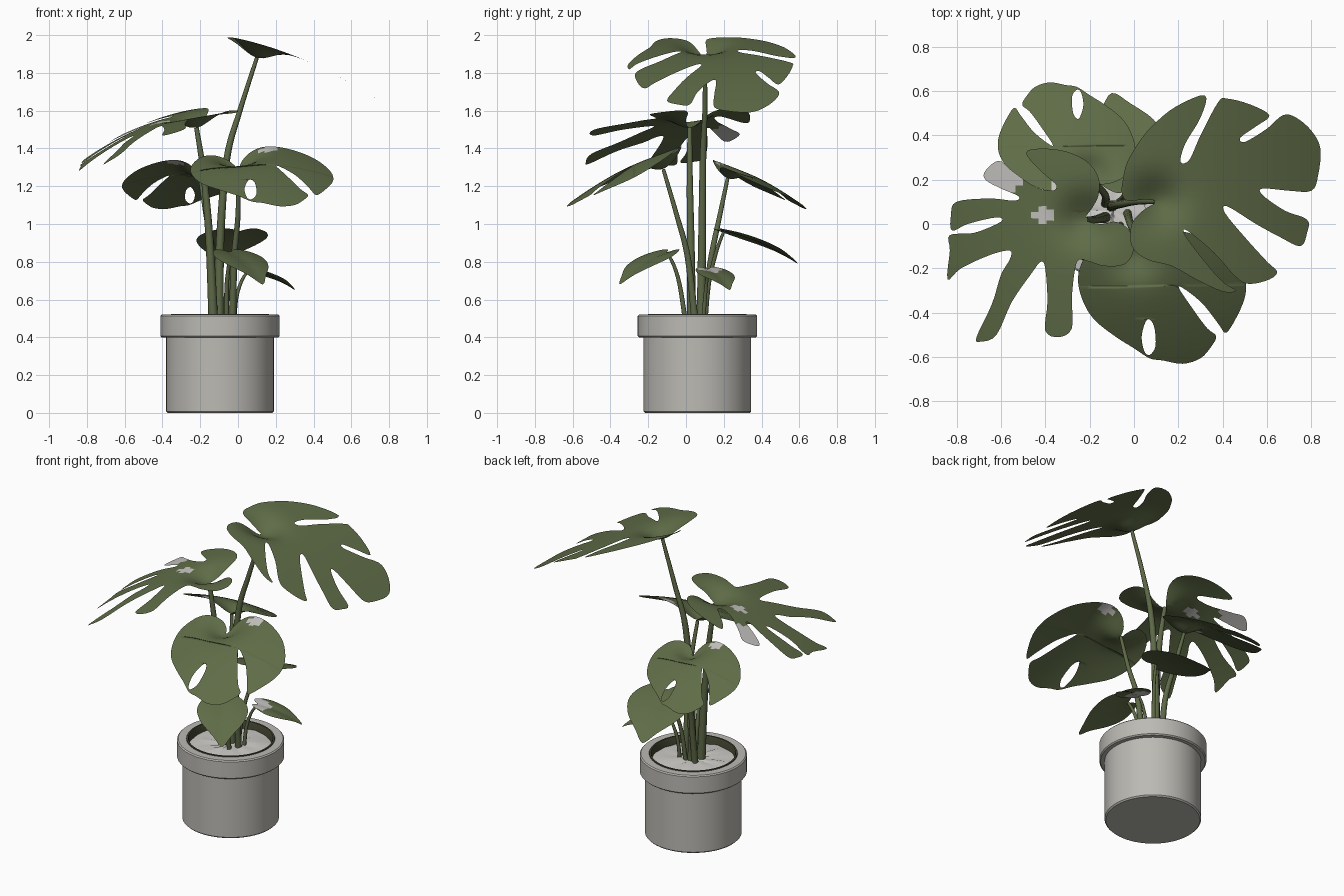
import bpy, bmesh, math, random
from mathutils import Vector
from mathutils.geometry import tessellate_polygon

if "Cube" in bpy.data.objects:
    bpy.data.objects.remove(bpy.data.objects["Cube"])

random.seed(4)


def material(name, rgb):
    m = bpy.data.materials.new(name)
    m.diffuse_color = (*rgb, 1)
    m.use_nodes = True
    m.node_tree.nodes["Principled BSDF"].inputs["Base Color"].default_value = m.diffuse_color
    return m


LEAF = material("leaf green", (0.115, 0.150, 0.063))
STEM = material("stem green", (0.110, 0.140, 0.062))
PALE = material("pale grey patch", (0.56, 0.55, 0.53))
POT = material("pot grey", (0.50, 0.49, 0.455))
DARK = material("dark liner", (0.055, 0.062, 0.032))
SOIL = material("pale soil", (0.62, 0.61, 0.58))
CX, CY = -0.095, 0.06  # pot axis


def finish(name, bm, mats, loc=(0, 0, 0), angle=None):
    me = bpy.data.meshes.new(name)
    bm.to_mesh(me)
    bm.free()
    for m in mats:
        me.materials.append(m)
    ob = bpy.data.objects.new(name, me)
    bpy.context.collection.objects.link(ob)
    ob.location = loc
    me.shade_smooth()
    if angle:
        me.set_sharp_from_angle(angle=math.radians(angle))
    return ob


def lathe(name, profile, mat, jitter=0.0, n=64):
    bm = bmesh.new()
    rings = []
    for r, z in profile:
        if r == 0:
            rings.append([bm.verts.new((0, 0, z))] * n)
        else:
            rings.append([bm.verts.new((r * math.cos(2 * math.pi * i / n), r * math.sin(2 * math.pi * i / n),
                                        z + random.uniform(-jitter, jitter))) for i in range(n)])
    for a, b in zip(rings, rings[1:]):
        for i in range(n):
            j = (i + 1) % n
            bm.faces.new(list(dict.fromkeys((a[i], a[j], b[j], b[i]))))
    return finish(name, bm, [mat], (CX, CY, 0), 35)


def spline(pts, closed, n=4):
    """Catmull-Rom through the points."""
    pts = [Vector(p) for p in pts]
    k = len(pts)
    get = (lambda i: pts[i % k]) if closed else (lambda i: pts[min(max(i, 0), k - 1)])
    out = []
    for i in range(k if closed else k - 1):
        a, b, c, d = (get(i + j) for j in (-1, 0, 1, 2))
        for s in range(n):
            t = s / n
            out.append(0.5 * (2 * b + (c - a) * t + (2 * a - 5 * b + 4 * c - d) * t ** 2
                              + (3 * b - a - 3 * c + d) * t ** 3))
    return out if closed else out + [pts[-1]]


def leaf(name, base, outline, height, patches=(), holes=()):
    """Flat outline (seen from above) cut into a grid and bent by a height rule."""
    o = Vector(base[:2])
    loops = [[(p - o).to_3d() for p in spline(l, True)] for l in (outline, *holes)]
    flat = [p for l in loops for p in l]
    bm = bmesh.new()
    vs = [bm.verts.new(p) for p in flat]
    for tri in tessellate_polygon(loops):
        if len(set(tri)) == 3:
            bm.faces.new([vs[i] for i in tri])
    for axis in ((1, 0, 0), (0, 1, 0)):
        for i in range(-26, 27):
            bmesh.ops.bisect_plane(bm, geom=bm.verts[:] + bm.edges[:] + bm.faces[:], dist=1e-6,
                                   plane_co=Vector(axis) * i * 0.035, plane_no=axis)
    for f in bm.faces:
        f.normal_update()
        if f.normal.z < 0:
            f.normal_flip()
        c = f.calc_center_median().xy + o
        f.material_index = int(any((c - Vector(p[:2])).length < p[2] for p in patches))
    for v in bm.verts:
        v.co.z = height(v.co.x, v.co.y) - base[2]
    return finish(name, bm, [LEAF, PALE], base)


def bend(c, gx, gy, kx, ky, dip):
    """Drooping blade with a dimple where the stem joins."""
    return lambda x, y: c + gx * x + gy * y + kx * x * x + ky * y * y - dip * math.exp(-(x * x + y * y) / 0.012)


def stem(name, pts, r0, r1, n=10):
    path = spline(pts, False, 6)
    bm = bmesh.new()
    rings = []
    for i, p in enumerate(path):
        d = (path[min(i + 1, len(path) - 1)] - path[max(i - 1, 0)]).normalized()
        u = d.cross(Vector((0, 1, 0))).normalized()
        w = d.cross(u)
        r = r0 + (r1 - r0) * i / (len(path) - 1)
        rings.append([bm.verts.new(p + r * (u * math.cos(2 * math.pi * k / n) + w * math.sin(2 * math.pi * k / n)))
                      for k in range(n)])
    for a, b in zip(rings, rings[1:]):
        for k in range(n):
            bm.faces.new((a[k], a[(k + 1) % n], b[(k + 1) % n], b[k]))
    bm.faces.new(rings[0])
    bm.faces.new(rings[-1])
    bmesh.ops.recalc_face_normals(bm, faces=bm.faces)
    return finish(name, bm, [STEM], angle=50)


# Pot, dark liner and soil
lathe("pot", [(0, 0), (0.277, 0), (0.285, 0.008), (0.285, 0.4), (0.309, 0.4), (0.316, 0.407), (0.316, 0.513),
              (0.309, 0.52), (0.262, 0.52), (0.255, 0.513), (0.255, 0.43)], POT)
lathe("pot_liner", [(0.262, 0.515), (0.26, 0.524), (0.25, 0.524), (0.246, 0.515), (0.244, 0.45)], DARK)
lathe("soil", [(0.25, 0.475), (0.2, 0.482), (0.14, 0.486), (0.07, 0.488), (0, 0.488)], SOIL, 0.006, 32)

# Tall split leaf on the right
leaf("tall_leaf", (0.10, 0.10, 1.88), [
    (.1, .1), (.05, .11), (-.03, .105), (-.055, .14), (-.05, .2), (-.03, .28), (.03, .38), (.09, .45), (.19, .53),
    (.32, .58), (.3, .48), (.23, .36), (.21, .28), (.25, .29), (.3, .4), (.38, .55), (.42, .565), (.52, .54),
    (.61, .49), (.55, .44), (.48, .39), (.5, .37), (.6, .43), (.67, .49), (.73, .48), (.8, .42), (.84, .34),
    (.83, .22), (.8, .15), (.7, .15), (.58, .16), (.58, .13), (.68, .06), (.78, .02), (.78, -.04), (.75, -.1),
    (.66, -.06), (.55, 0), (.42, .08), (.41, .05), (.5, -.06), (.6, -.17), (.645, -.215), (.61, -.25), (.52, -.27),
    (.46, -.24), (.36, -.13), (.24, -.03), (.23, -.05), (.32, -.17), (.4, -.26), (.46, -.3), (.4, -.305),
    (.28, -.25), (.17, -.19), (.06, -.16), (-.01, -.1), (-.01, 0), (.04, .06)],
    bend(1.957, -.28, 0, -.29, 0, .077))

# Split leaf on the left
leaf("left_leaf", (-0.22, 0.02, 1.51), [
    (-.22, .02), (-.19, .07), (-.16, .13), (-.16, .21), (-.21, .28), (-.3, .325), (-.4, .34), (-.48, .33),
    (-.47, .29), (-.4, .22), (-.35, .175), (-.37, .15), (-.45, .17), (-.55, .24), (-.61, .285), (-.67, .24),
    (-.67, .2), (-.6, .16), (-.52, .125), (-.54, .105), (-.65, .115), (-.8, .1), (-.825, .04), (-.82, -.03),
    (-.75, 0), (-.62, .03), (-.6, .01), (-.72, -.04), (-.83, -.05), (-.83, -.12), (-.84, -.25), (-.78, -.2),
    (-.65, -.14), (-.56, -.12), (-.56, -.16), (-.6, -.23), (-.64, -.36), (-.71, -.51), (-.69, -.53), (-.62, -.5),
    (-.55, -.35), (-.46, -.22), (-.42, -.17), (-.4, -.2), (-.39, -.35), (-.4, -.48), (-.34, -.51), (-.28, -.47),
    (-.28, -.33), (-.265, -.2), (-.245, -.16), (-.2, -.17), (-.13, -.19), (-.04, -.18), (0, -.11), (-.02, -.03),
    (-.08, .01), (-.15, 0)],
    bend(1.59, .18, .1, -.42, -.1, .08), [(-.6, .22, .095), (-.41, .04, .04)])

# Heart-shaped leaf in front, with the same blade turned round at the back
front = leaf("front_leaf", (0, -0.12, 1.29), [
    (0, -.12), (.02, -.07), (.07, -.035), (.16, -.025), (.28, -.05), (.4, -.11), (.48, -.2), (.505, -.28),
    (.49, -.36), (.44, -.46), (.41, -.49), (.38, -.45), (.3, -.35), (.2, -.28), (.27, -.39), (.33, -.47),
    (.37, -.505), (.35, -.55), (.3, -.605), (.22, -.63), (.13, -.615), (.07, -.605), (0, -.56), (-.08, -.51),
    (-.17, -.44), (-.22, -.37), (-.25, -.28), (-.245, -.2), (-.2, -.12), (-.13, -.08), (-.06, -.07), (-.02, -.09)],
    bend(1.383, .064, .378, -.4, -.35, .09), [(.165, -.055, .045)],
    [[(.035, -.5), (.06, -.43), (.09, -.46), (.097, -.55), (.07, -.59), (.045, -.57)]])
back = front.copy()
back.name = "back_leaf"
back.location = (-0.2, 0.22, 1.24)
back.rotation_euler = (0, 0, math.pi)
back.scale = (0.82, 0.82, 0.82)
bpy.context.collection.objects.link(back)


# Small plain leaves low on the plant
def small_leaf(name, base, tip, half, patches=()):
    b, d = Vector(base[:2]), Vector(tip[:2]) - Vector(base[:2])
    n = Vector((-d.y, d.x)).normalized() * half
    side = [(-.09, .2), (-.09, .5), (.1, .88), (.33, 1), (.6, .8), (.84, .36)]
    ring = [(0, 0)] + side + [(1, 0)] + [(u, -v) for u, v in reversed(side)]

    def height(x, y):
        p = Vector((x, y))
        u, v = p.dot(d) / d.length_squared, p.dot(n) / half ** 2
        return base[2] + (tip[2] - base[2]) * (0.45 * u + 0.55 * u * abs(u)) + 0.03 * abs(v) * (1 - abs(v))
    leaf(name, base, [b + d * u + n * v for u, v in ring], height, patches)


small_leaf("small_front_leaf", (-.04, -.1, .85), (.13, -.35, .68), .15)
small_leaf("small_right_leaf", (.06, .12, .76), (.3, .23, .65), .1, [(.07, .12, .07)])
small_leaf("small_back_leaf", (0, .2, .96), (-.1, .59, .79), .19)

# Stems
stem("tall_stem", [(-.1, .08, .46), (-.095, .085, .9), (-.06, .09, 1.34), (.01, .1, 1.6), (.1, .1, 1.88)], .026, .01)
stem("left_stem", [(-.13, .03, .46), (-.15, .025, .9), (-.18, .02, 1.25), (-.22, .02, 1.51)], .026, .012)
stem("front_stem", [(-.03, .05, .46), (-.02, .01, .82), (0, -.05, 1.05), (0, -.12, 1.29)], .02, .01)
stem("back_stem", [(-.13, .09, .46), (-.13, .13, .8), (-.17, .18, 1.05), (-.2, .22, 1.24)], .02, .01)
stem("small_front_stem", [(-.06, .0, .46), (-.06, -.03, .66), (-.05, -.06, .77), (-.04, -.1, .85)], .014, .008)
stem("small_right_stem", [(-.02, .09, .46), (-.01, .1, .6), (.02, .11, .7), (.06, .12, .76)], .012, .007)
stem("small_back_stem", [(-.07, .1, .46), (-.05, .12, .68), (-.02, .16, .85), (0, .2, .96)], .014, .008)
